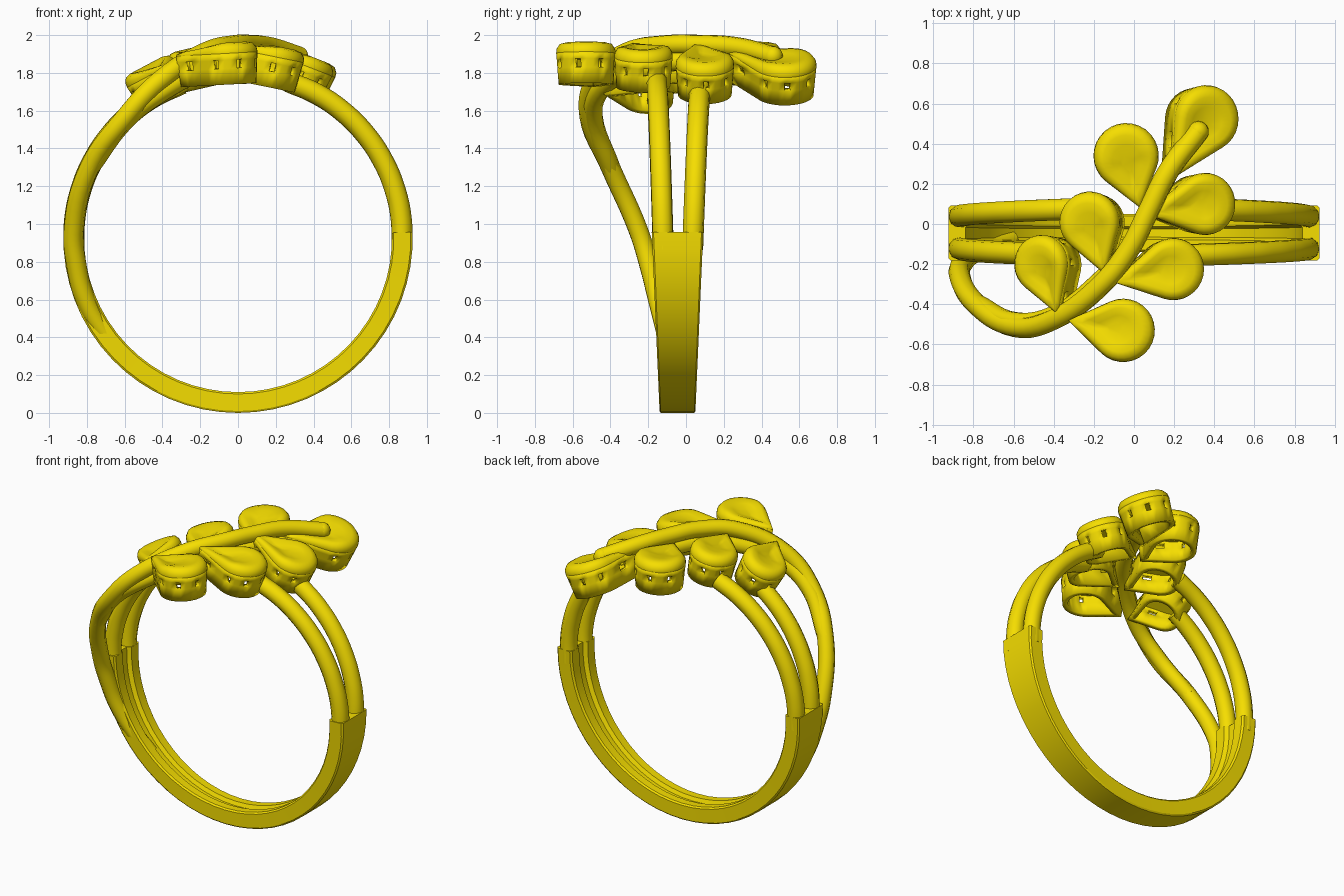
import bpy, bmesh
from math import sin, cos, pi, radians, sqrt, acos, asin
from mathutils import Vector

if "Cube" in bpy.data.objects:
    bpy.data.objects.remove(bpy.data.objects["Cube"])

CZ = 0.925  # height of the ring axis

gold = bpy.data.materials.new("gold")
gold.diffuse_color = (0.92, 0.73, 0.0, 1)
gold.use_nodes = True
gold.node_tree.nodes["Principled BSDF"].inputs["Base Color"].default_value = gold.diffuse_color


def finish(obj, angle=40):
    obj.data.materials.clear()
    obj.data.materials.append(gold)
    bpy.ops.object.select_all(action='DESELECT')
    obj.select_set(True)
    bpy.context.view_layer.objects.active = obj
    bpy.ops.object.shade_smooth_by_angle(angle=radians(angle))


def mesh_object(name, bm, angle=40):
    bmesh.ops.recalc_face_normals(bm, faces=bm.faces)
    me = bpy.data.meshes.new(name)
    bm.to_mesh(me)
    bm.free()
    obj = bpy.data.objects.new(name, me)
    bpy.context.collection.objects.link(obj)
    finish(obj, angle)
    return obj


def on_ring(x, y, r):
    """Point on the upper half of a cylinder of radius r round the ring axis."""
    return Vector((x, y, CZ + sqrt(r * r - x * x)))


def wire(name, points, radius):
    cu = bpy.data.curves.new(name, 'CURVE')
    cu.dimensions = '3D'
    cu.bevel_depth = radius
    cu.bevel_resolution = 3
    cu.resolution_u = 6
    cu.use_fill_caps = True
    sp = cu.splines.new('BEZIER')
    sp.bezier_points.add(len(points) - 1)
    for bp, p in zip(sp.bezier_points, points):
        bp.co = p
        bp.handle_left_type = bp.handle_right_type = 'AUTO'
    obj = bpy.data.objects.new(name, cu)
    bpy.context.collection.objects.link(obj)
    bpy.ops.object.select_all(action='DESELECT')
    obj.select_set(True)
    bpy.context.view_layer.objects.active = obj
    bpy.ops.object.convert(target='MESH')
    finish(bpy.context.view_layer.objects.active, 50)


# lower half band: grooved profile (width fraction, radius) swept round the axis
profile = [(-1, .915), (-.93, .925), (.93, .925), (1, .915), (1, .825), (.9, .815), (.35, .815),
           (.22, .84), (-.22, .84), (-.35, .815), (-.9, .815), (-1, .825)]
bm = bmesh.new()
rings = []
N = 32
for i in range(N + 1):
    a = radians(2 - 184 * i / N)
    half = 0.095 + 0.04 * (1 + sin(a))
    rings.append([bm.verts.new((r * cos(a), -0.045 + u * half, CZ + r * sin(a))) for u, r in profile])
for p, q in zip(rings, rings[1:]):
    for j in range(len(profile)):
        k = (j + 1) % len(profile)
        bm.faces.new((p[j], p[k], q[k], q[j]))
bm.faces.new(rings[0])
bm.faces.new(rings[-1][::-1])
mesh_object("lower_band", bm, 30)


# split shoulders: two wires on each side rising from the band to the leaf cups
def shoulder(name, side, y0, y1, end):
    pts = []
    for i in range(8):
        t = i / 7
        a = radians(-4 + (end + 4) * t)
        pts.append((side * 0.87 * cos(a), y0 + (y1 - y0) * t, CZ + 0.87 * sin(a)))
    wire(name, pts, 0.056)


shoulder("back_shoulder_right", 1, .035, .075, 66)
shoulder("back_shoulder_left", -1, .035, .075, 70)
shoulder("front_shoulder_right", 1, -.12, -.155, 72)
shoulder("front_shoulder_left", -1, -.12, -.15, 58)

# stem: leaves the band on the left and sweeps diagonally across the top
low = [(-.615, -.08, .31), (-.722, -.11, .44), (-.808, -.15, .60), (-.855, -.195, .78),
       (-.870, -.25, .96), (-.785, -.40, 1.30)]
top = [(-.60, -.51, .875), (-.42, -.485, .93), (-.17, -.31, 1.0), (-.02, -.12, 1.022),
       (.07, .06, 1.027), (.17, .26, 1.027), (.32, .46, 1.015)]
path = low + [on_ring(*p) for p in top]
wire("stem", path, 0.053)
# rounded end of the stem
bm = bmesh.new()
bmesh.ops.create_uvsphere(bm, u_segments=14, v_segments=10, radius=0.053)
bmesh.ops.translate(bm, verts=bm.verts, vec=path[-1])
mesh_object("stem_end", bm, 60)
# rib under the stem tying the cups together, merging into it on the left
rib = [low[-1]] + [on_ring(x, y, r) for x, y, r in
                   ((-.59, -.49, .865), (-.40, -.46, .875), (-.17, -.29, .91), (-.02, -.12, .93),
                    (.07, .06, .94), (.17, .26, .95))]
wire("stem_rib", rib, 0.052)


# leaf cups: pear-shaped pierced wall with a domed cap
def pear(r, d):
    b = acos(r / d)
    n = 20
    arc = [Vector((r * cos(a), r * sin(a))) for a in
           (-(pi - b) + 2 * (pi - b) * i / n for i in range(n + 1))]
    tip = Vector((-d, 0))
    up = [arc[-1].lerp(tip, i / 4) for i in range(1, 4)]
    down = [tip.lerp(arc[0], i / 4) for i in range(1, 4)]
    return arc + up + [tip] + down


def leaf(i, cx, cy, r, tx, ty):
    th = asin(cx)
    n = Vector((sin(th), 0, cos(th)))
    t = Vector((cos(th), 0, -sin(th)))
    lx, ly = (tx - cx) / cos(th), ty - cy
    d = sqrt(lx * lx + ly * ly)
    e1 = (t * lx + Vector((0, ly, 0))) / -d
    e2 = n.cross(e1)
    base = Vector((0, cy, CZ)) + n * 0.815
    shape = pear(r, max(d, r * 1.3))
    mid = Vector((-0.04, 0))

    def ring(bm, h, s, drop=0):
        out = []
        for p in shape:
            q = mid + (p - mid) * s
            hh = h - drop * max(0, -q.x / d)
            out.append(bm.verts.new(base + e1 * q.x + e2 * q.y + n * hh))
        return out

    def skin(bm, rows, skip=None):
        m = len(shape)
        for k, (p, q) in enumerate(zip(rows, rows[1:])):
            for j in range(m):
                if k == skip and j % 4 == 1:
                    continue
                bm.faces.new((p[j], p[(j + 1) % m], q[(j + 1) % m], q[j]))

    # wall with small windows
    bm = bmesh.new()
    skin(bm, [ring(bm, h, s) for h, s in ((0, .92), (.085, .96), (.13, .98), (.165, 1))], skip=1)
    wall = mesh_object(f"leaf_cup_{i}", bm)
    mod = wall.modifiers.new("thickness", 'SOLIDIFY')
    mod.thickness = 0.035
    mod.offset = -1
    # domed cap, slightly hollowed in the middle and falling toward the tip
    bm = bmesh.new()
    rows = [ring(bm, h, s, dr) for h, s, dr in
            ((.14, .80, 0), (.14, .97, 0), (.165, 1.0, 0), (.19, .98, .018), (.214, .88, .035),
             (.222, .70, .05), (.212, .45, .07), (.204, .2, .07))]
    skin(bm, rows)
    bm.faces.new(rows[0])
    bm.faces.new(rows[-1])
    mesh_object(f"leaf_cap_{i}", bm, 60)


# round-end centre, round-end radius, tip
leaves = [(.367, .525, .167, .19, .22), (-.04, .34, .163, .03, .08), (.362, .10, .155, .07, .05),
          (-.225, .01, .152, -.15, -.25), (.20, -.225, .155, -.10, -.29), (-.468, -.20, .146, -.39, -.45),
          (-.055, -.53, .158, -.33, -.48)]
for i, args in enumerate(leaves, 1):
    leaf(i, *args)
